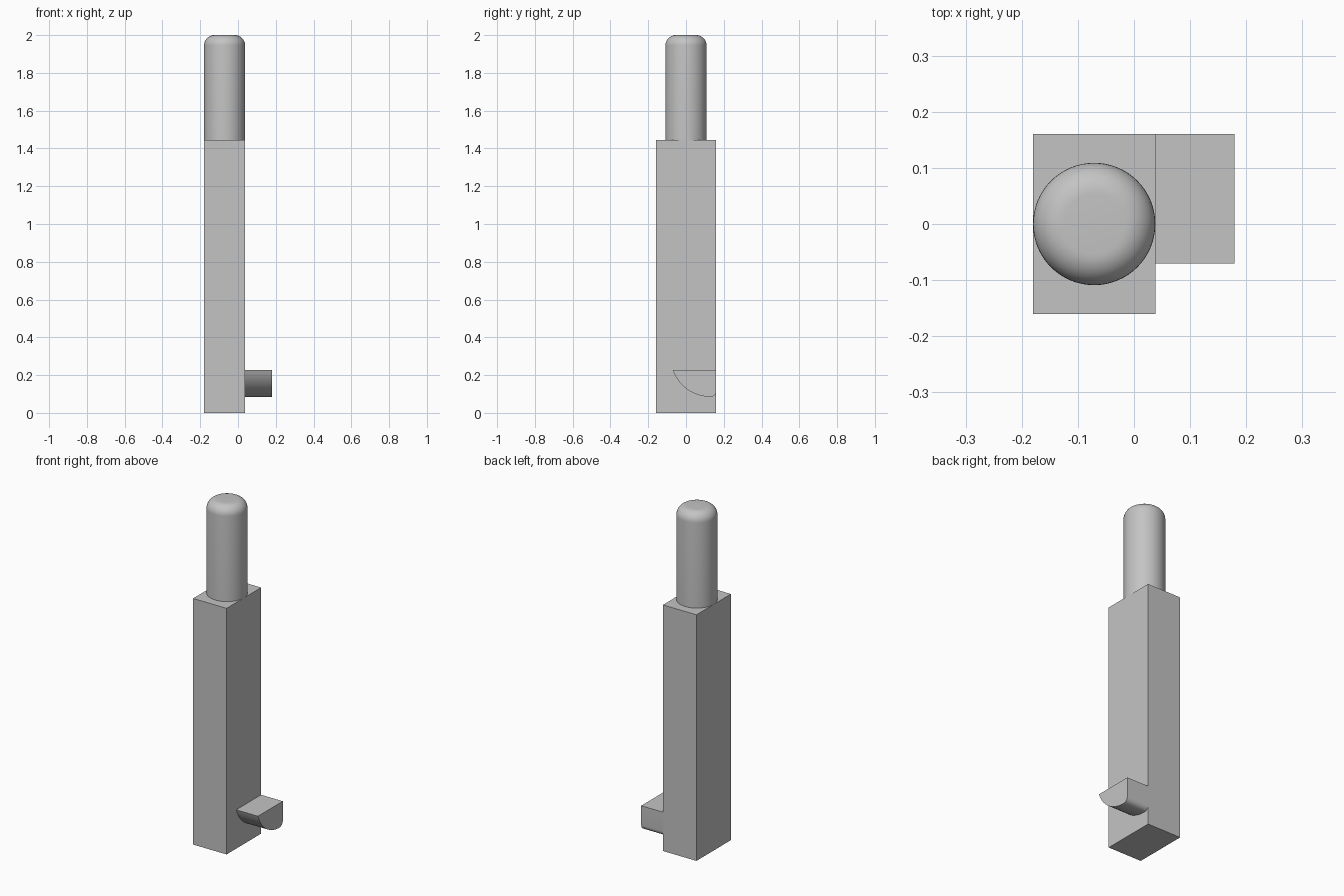
import bpy, bmesh, math
from mathutils import Matrix

cube = bpy.data.objects.get("Cube")
if cube:
    bpy.data.objects.remove(cube, do_unlink=True)

grey = bpy.data.materials.new("plain grey")
grey.use_nodes = True
COLOUR = (0.55, 0.55, 0.55, 1)
grey.diffuse_color = COLOUR
grey.node_tree.nodes["Principled BSDF"].inputs["Base Color"].default_value = COLOUR


def finish(name, bm, smooth=False):
    """Turn a bmesh into a named, coloured object."""
    bmesh.ops.recalc_face_normals(bm, faces=bm.faces)
    mesh = bpy.data.meshes.new(name)
    bm.to_mesh(mesh)
    bm.free()
    obj = bpy.data.objects.new(name, mesh)
    bpy.context.collection.objects.link(obj)
    mesh.materials.append(grey)
    if smooth:
        bpy.ops.object.select_all(action='DESELECT')
        obj.select_set(True)
        bpy.context.view_layer.objects.active = obj
        bpy.ops.object.shade_smooth_by_angle(angle=math.radians(30))
    return obj


def arc(cy, cz, radius, start, end, steps):
    """Points on an arc, angles in degrees."""
    angles = [math.radians(start + (end - start) * i / steps) for i in range(steps + 1)]
    return [(cy + radius * math.cos(a), cz + radius * math.sin(a)) for a in angles]


LEFT, RIGHT, HALF_DEPTH, SHOULDER = -0.18, 0.038, 0.16, 1.445
MIDDLE = (LEFT + RIGHT) / 2
RADIUS = (RIGHT - LEFT) / 2

# Square shaft
bm = bmesh.new()
bmesh.ops.create_cube(bm, size=1, matrix=Matrix.Translation((MIDDLE, 0, SHOULDER / 2))
                      @ Matrix.Diagonal((RIGHT - LEFT, 2 * HALF_DEPTH, SHOULDER, 1)))
finish("shaft", bm)

# Round pin with a filleted top, spun from its half profile
FILLET = 0.055
profile = [(0, SHOULDER), (RADIUS, SHOULDER)]
profile += arc(RADIUS - FILLET, 2 - FILLET, FILLET, 0, 90, 10) + [(0, 2)]
bm = bmesh.new()
verts = [bm.verts.new((MIDDLE + r, 0, z)) for r, z in profile]
edges = [bm.edges.new(pair) for pair in zip(verts, verts[1:])]
bmesh.ops.spin(bm, geom=verts + edges, cent=(MIDDLE, 0, 0), axis=(0, 0, 1),
               angle=math.tau, steps=64, use_duplicate=False)
bmesh.ops.remove_doubles(bm, verts=bm.verts, dist=0.0001)
finish("round_pin", bm, smooth=True)

# Side catch: flat top, curved underside and rounded back corner
CATCH_TOP, CATCH_BOTTOM, SWEEP, CORNER = 0.228, 0.085, 0.212, 0.03
section = [(HALF_DEPTH, CATCH_TOP)]
section += arc(HALF_DEPTH - CORNER, CATCH_BOTTOM + CORNER, CORNER, 0, -90, 8)
section += arc(HALF_DEPTH - CORNER, CATCH_BOTTOM + SWEEP, SWEEP, -90, -161, 20)[1:]
bm = bmesh.new()
face = bm.faces.new([bm.verts.new((RIGHT, y, z)) for y, z in section])
end = bmesh.ops.extrude_face_region(bm, geom=[face], use_keep_orig=True)
bmesh.ops.translate(bm, vec=(0.141, 0, 0),
                    verts=[g for g in end["geom"] if isinstance(g, bmesh.types.BMVert)])
finish("side_catch", bm, smooth=True)
